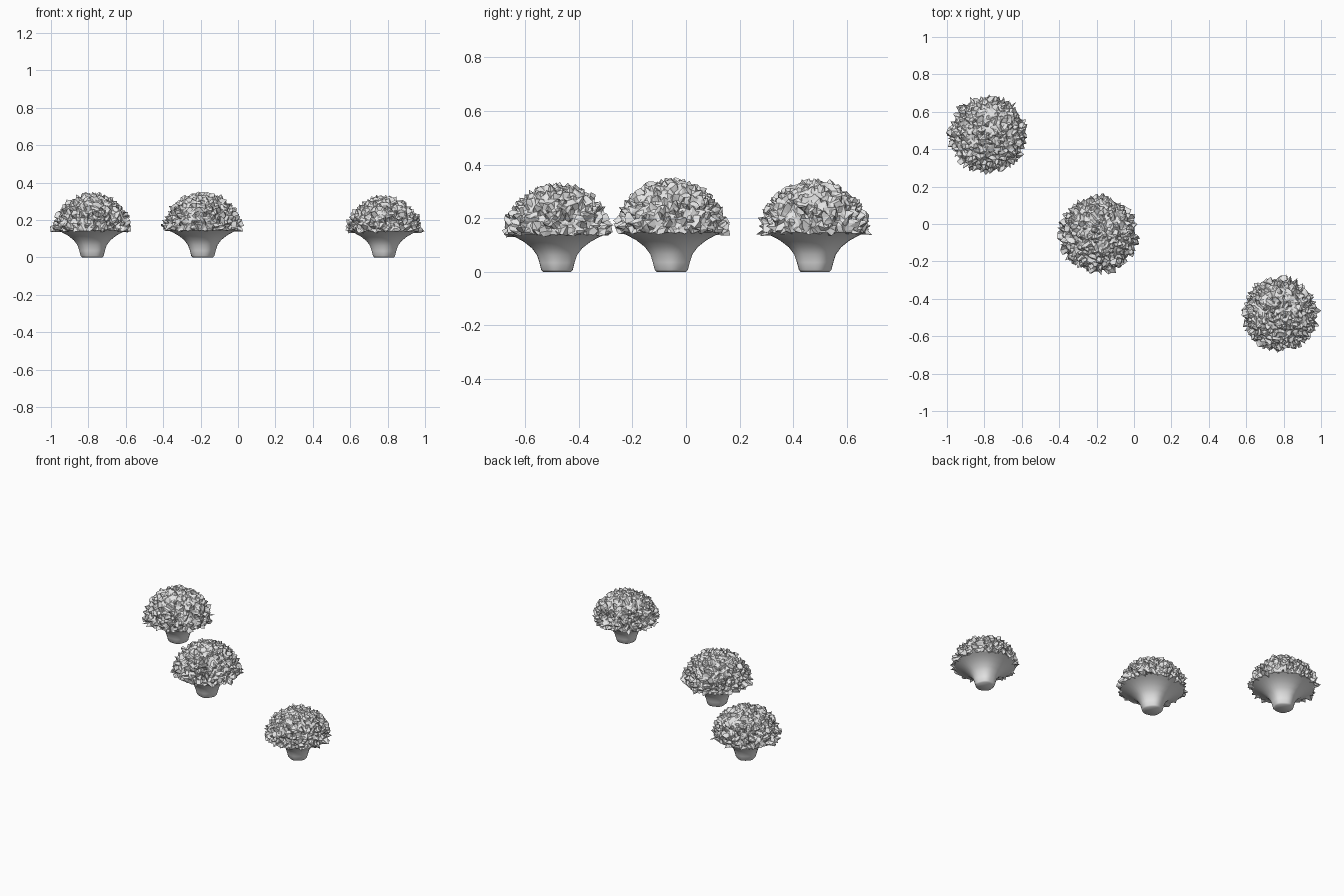
import bpy
import bmesh
import math
import random
from mathutils import Vector

random.seed(4)

cube = bpy.data.objects.get("Cube")
if cube:
    bpy.data.objects.remove(cube, do_unlink=True)

grey = bpy.data.materials.new("pale_grey")
grey.use_nodes = True
colour = (0.8, 0.8, 0.8, 1)
grey.diffuse_color = colour
grey.node_tree.nodes["Principled BSDF"].inputs["Base Color"].default_value = colour

RIM = 0.144


def finish(bm, name, place, scale):
    bmesh.ops.recalc_face_normals(bm, faces=bm.faces[:])
    mesh = bpy.data.meshes.new(name)
    bm.to_mesh(mesh)
    bm.free()
    mesh.materials.append(grey)
    obj = bpy.data.objects.new(name, mesh)
    obj.location = (*place, 0)
    obj.scale = (scale,) * 3
    bpy.context.collection.objects.link(obj)
    return obj


def make_stem(name, place, scale, phase):
    # Flared stalk, lathed from a profile with gentle lobes
    profile = [(0.054, 0.0), (0.061, 0.008), (0.068, 0.035), (0.078, 0.065),
               (0.098, 0.092), (0.130, 0.117), (0.165, 0.136), (0.192, 0.146)]
    sides = 32
    bm = bmesh.new()
    rings = []
    for r, z in profile:
        ring = []
        for i in range(sides):
            a = math.tau * i / sides
            lobe = 1 + 0.035 * math.sin(5 * a + phase) * (1 - z / 0.15)
            ring.append(bm.verts.new((r * lobe * math.cos(a), r * lobe * math.sin(a), z)))
        rings.append(ring)
    for low, high in zip(rings, rings[1:]):
        for i in range(sides):
            j = (i + 1) % sides
            bm.faces.new((low[i], low[j], high[j], high[i]))
    bm.faces.new(rings[0][::-1])
    bm.faces.new(rings[-1])
    obj = finish(bm, name, place, scale)
    obj.data.shade_smooth()
    obj.data.set_sharp_from_angle(angle=math.radians(50))


def make_crown(name, place, scale):
    # Half dome with ragged leafy tips
    bm = bmesh.new()
    bmesh.ops.create_icosphere(bm, subdivisions=5, radius=1)
    bmesh.ops.bisect_plane(bm, geom=bm.verts[:] + bm.edges[:] + bm.faces[:],
                           plane_co=(0, 0, 0), plane_no=(0, 0, 1),
                           clear_inner=True, dist=0.02)
    for v in bm.verts:
        n = v.co.normalized()
        base = Vector((n.x * 0.19, n.y * 0.19, n.z * 0.187))
        strength = 1 - 0.4 * max(n.z, 0)
        if random.random() < 0.33:
            push = random.uniform(0.014, 0.03)
            bend = 0.011
        else:
            push = random.uniform(-0.007, 0.006)
            bend = 0.004
        shift = Vector([random.uniform(-bend, bend) for _ in range(3)])
        v.co = base + (n * push + shift) * strength
        v.co.z = max(v.co.z, -0.01) + RIM
    # Close the underside to a point hidden inside the stalk
    rim = [e for e in bm.edges if e.is_boundary]
    inner = [g for g in bmesh.ops.extrude_edge_only(bm, edges=rim)["geom"]
             if isinstance(g, bmesh.types.BMVert)]
    bmesh.ops.pointmerge(bm, verts=inner, merge_co=(0, 0, RIM))
    finish(bm, name, place, scale)


# Three florets in a loose diagonal row
florets = [("right", (-0.78, 0.48), 1.0), ("middle", (-0.19, -0.055), 1.01),
           ("left", (0.78, -0.48), 0.96)]
for k, (label, place, scale) in enumerate(florets):
    make_stem(label + "_stem", place, scale, k * 1.3)
    make_crown(label + "_crown", place, scale)
